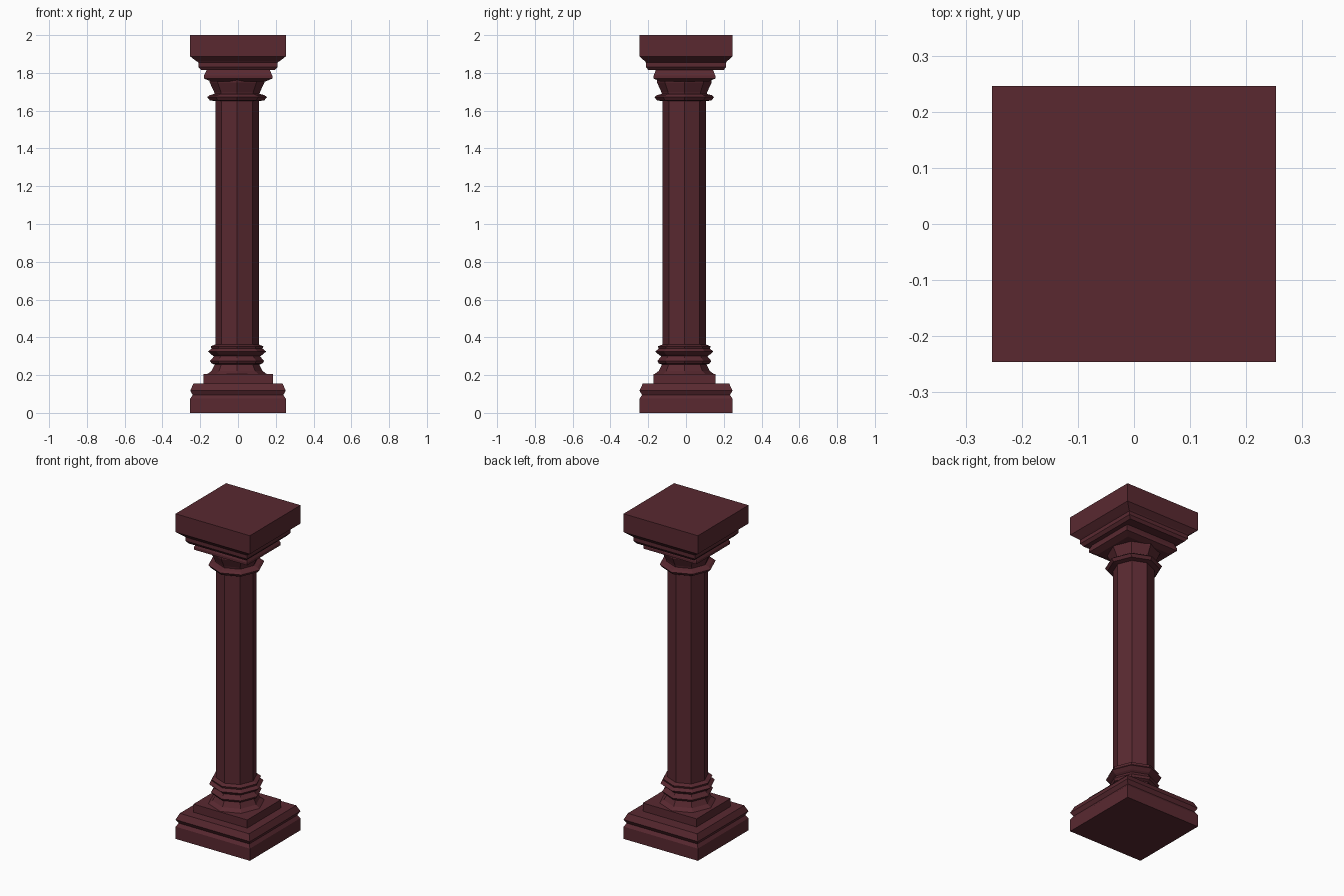
import bpy, bmesh, math

if "Cube" in bpy.data.objects:
    bpy.data.objects.remove(bpy.data.objects["Cube"])

mat = bpy.data.materials.new("dark_red_stone")
mat.diffuse_color = (0.10, 0.022, 0.03, 1)
mat.use_nodes = True
mat.node_tree.nodes["Principled BSDF"].inputs["Base Color"].default_value = mat.diffuse_color


def loft(name, rings):
    """Skin a stack of equal-sided rings and cap both ends."""
    bm = bmesh.new()
    loops = [[bm.verts.new(p) for p in ring] for ring in rings]
    n = len(loops[0])
    for a, b in zip(loops, loops[1:]):
        for i in range(n):
            j = (i + 1) % n
            bm.faces.new((a[i], a[j], b[j], b[i]))
    bm.faces.new(loops[0][::-1])
    bm.faces.new(loops[-1])
    me = bpy.data.meshes.new(name)
    bm.to_mesh(me)
    bm.free()
    me.materials.append(mat)
    ob = bpy.data.objects.new(name, me)
    bpy.context.collection.objects.link(ob)
    return ob


def square(name, profile, cx=0, cy=0):
    """Profile entries: half width x, half depth y, height."""
    return loft(name, [[(cx + sx * hx, cy + sy * hy, z)
                        for sx, sy in ((-1, -1), (1, -1), (1, 1), (-1, 1))]
                       for hx, hy, z in profile])


def octagon(name, profile, cx=-0.005, cy=-0.009):
    """Profile entries: corner radius, height (corners on the axes)."""
    return loft(name, [[(cx + r * math.cos(k * math.pi / 4),
                         cy + r * math.sin(k * math.pi / 4), z)
                        for k in range(8)] for r, z in profile])


# Square foot: plinth with a grooved, bevelled upper moulding
square("plinth", [(0.253, 0.246, 0), (0.253, 0.246, 0.075), (0.24, 0.233, 0.095),
                  (0.253, 0.246, 0.118), (0.236, 0.229, 0.155)])
square("base_block", [(0.183, 0.165, 0.15), (0.183, 0.165, 0.205)], 0.001, -0.008)

# Octagonal base mouldings
octagon("base_mouldings", [(0.165, 0.2), (0.135, 0.222), (0.118, 0.255), (0.135, 0.262),
                           (0.143, 0.275), (0.13, 0.29), (0.122, 0.3), (0.135, 0.308),
                           (0.154, 0.325), (0.135, 0.34), (0.14, 0.352), (0.115, 0.362)])

# Octagonal shaft
octagon("shaft", [(0.115, 0.35), (0.115, 1.70)])

# Collar ring and neck
octagon("collar", [(0.115, 1.65), (0.145, 1.655), (0.158, 1.672), (0.145, 1.682), (0.115, 1.69)])
octagon("neck", [(0.118, 1.685), (0.122, 1.70), (0.145, 1.75), (0.145, 1.77)])

# Stepped square capital
square("capital_lower", [(0.145, 0.13, 1.755), (0.181, 0.163, 1.77),
                         (0.181, 0.163, 1.785), (0.165, 0.15, 1.82)], 0.001, -0.008)
square("capital_upper", [(0.195, 0.2, 1.815), (0.21, 0.212, 1.832), (0.21, 0.212, 1.855),
                         (0.22, 0.218, 1.862), (0.253, 0.246, 1.887)], 0, 0)
square("abacus", [(0.253, 0.246, 1.887), (0.253, 0.246, 2.0)])
